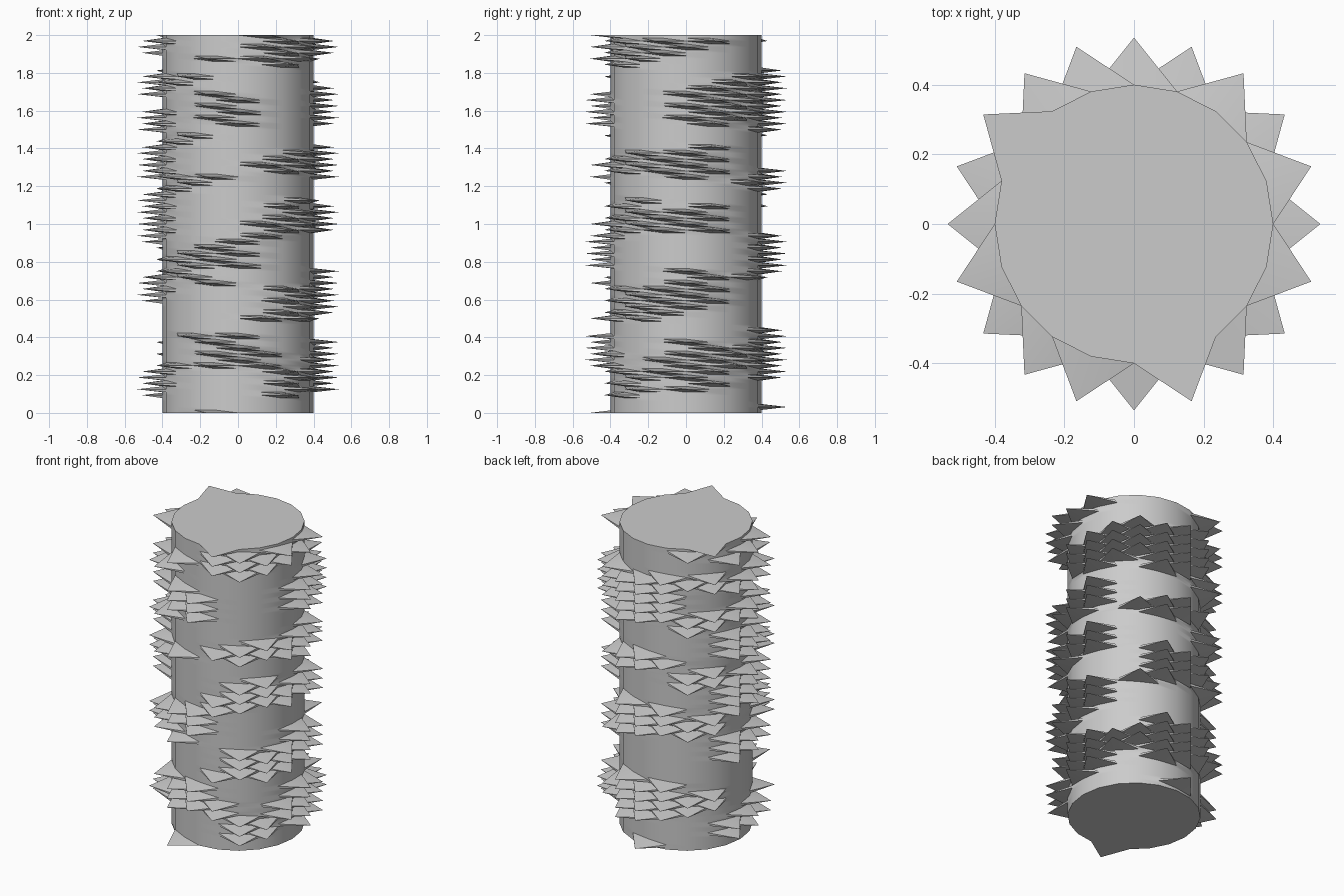
import bpy
import math

cube = bpy.data.objects.get("Cube")
if cube:
    bpy.data.objects.remove(cube)

SIDES, ROWS = 20, 128
BODY, TIP, HEIGHT = 0.4, 0.535, 2.0
SLOPE = 0.02  # each band climbs a little around the roller

# Height ranges (hundredths) holding thorns, by column counted from the front
BANDS = {
    0: [(185, 189), (152, 167), (135, 139), (76, 92), (24, 41)],
    1: [(187, 200), (129, 132), (89, 104), (47, 54), (20, 36), (8, 12)],
    2: [(182, 197), (127, 139), (95, 111), (48, 66), (5, 22)],
    4: [(188, 197), (125, 136), (92, 108), (50, 67), (16, 32)],
    5: [(189, 199), (151, 174), (124, 139), (94, 110), (52, 75), (9, 38)],
    7: [(155, 179), (119, 124), (69, 73), (24, 36)],
    10: [(152, 181), (119, 129), (77, 96), (20, 46), (3, 4)],
    12: [(193, 200), (173, 183), (144, 156), (108, 120), (74, 90), (25, 37)],
    15: [(192, 198), (168, 178), (150, 160), (124, 143), (92, 116), (59, 74), (9, 20)],
    18: [(177, 183), (145, 151), (120, 127), (71, 86), (25, 28), (40, 44)],
    19: [(183, 188), (155, 169), (145, 148), (119, 126), (79, 88), (68, 71), (20, 39), (0, 1)],
}


def offset(column, anchor):
    """Signed number of columns from an anchor, the short way round."""
    half = SIDES // 2
    return (column - anchor + half) % SIDES - half


def is_thorn(row, column):
    """Thorns sit in a staggered brick layout inside the bands."""
    if (row + 2 * (column % 2) + 2) % 4:
        return False
    anchor = min(BANDS, key=lambda a: abs(offset(column, a)))
    z = HEIGHT * row / ROWS - SLOPE * offset(column, anchor)
    return any(low <= z * 100 <= high for low, high in BANDS[anchor])


# Roller wall: a grid of rings with single points pulled out into thorns
verts, faces = [], []
for row in range(ROWS + 1):
    for column in range(SIDES):
        angle = math.tau * column / SIDES - math.pi / 2
        radius = TIP if is_thorn(row, column) else BODY
        verts.append((radius * math.cos(angle), radius * math.sin(angle),
                      HEIGHT * row / ROWS))

for row in range(ROWS):
    for column in range(SIDES):
        a = row * SIDES + column
        b = row * SIDES + (column + 1) % SIDES
        c, d = b + SIDES, a + SIDES
        faces += [(a, b, d), (b, c, d)]

# Flat end caps
faces.append(tuple(reversed(range(SIDES))))
faces.append(tuple(range(ROWS * SIDES, (ROWS + 1) * SIDES)))

mesh = bpy.data.meshes.new("thorned_roller")
mesh.from_pydata(verts, [], faces)
mesh.update()
roller = bpy.data.objects.new("thorned_roller", mesh)
bpy.context.collection.objects.link(roller)

# Single light grey material
grey = bpy.data.materials.new("light grey")
grey.use_nodes = True
colour = (0.6, 0.6, 0.6, 1)
grey.diffuse_color = colour
for node in grey.node_tree.nodes:
    if node.type == "BSDF_PRINCIPLED":
        node.inputs["Base Color"].default_value = colour
mesh.materials.append(grey)

# Smooth wall, crisp thorns
bpy.ops.object.select_all(action="DESELECT")
roller.select_set(True)
bpy.context.view_layer.objects.active = roller
bpy.ops.object.shade_smooth_by_angle(angle=math.radians(30))
